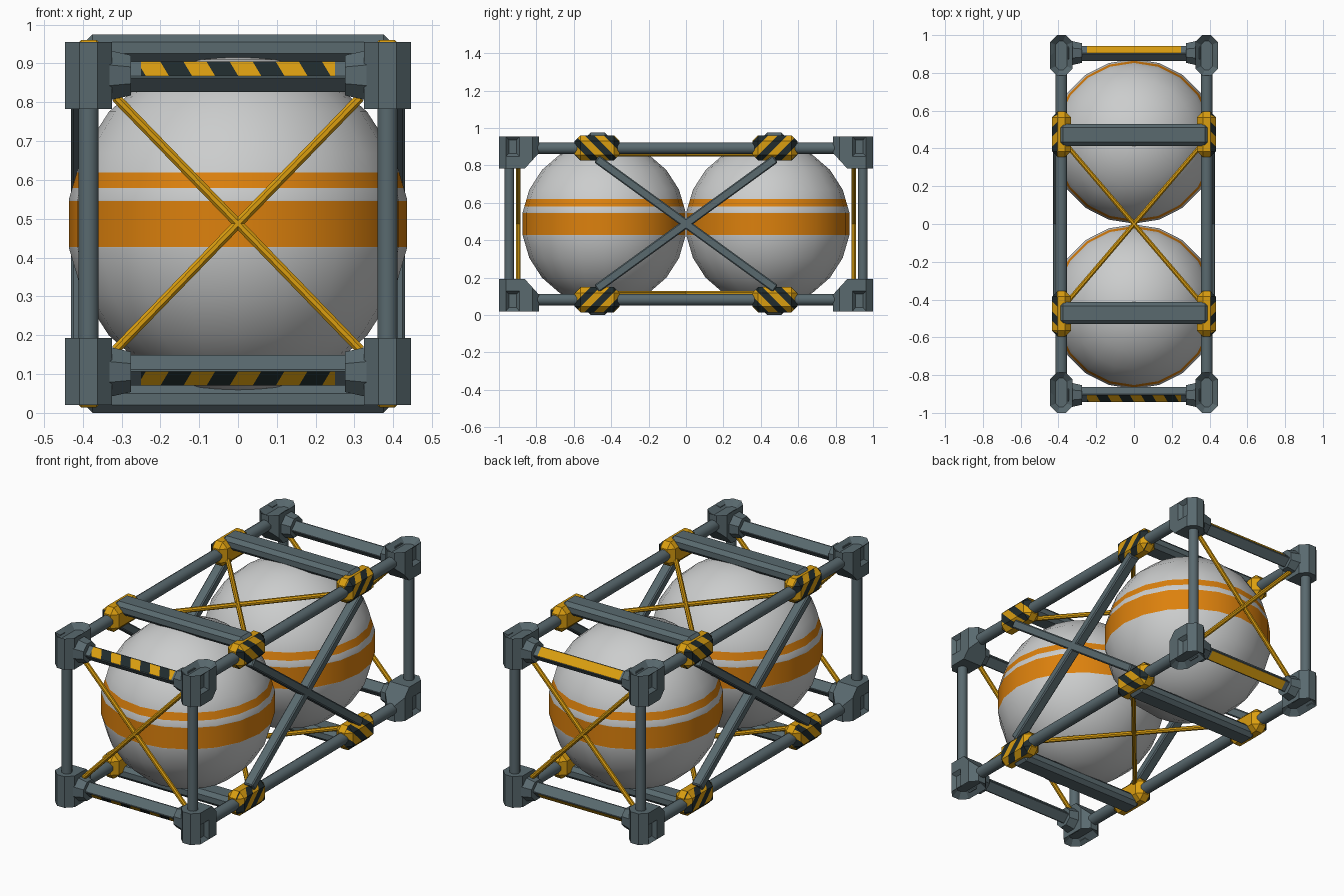
import bpy, bmesh, math
from mathutils import Vector, Matrix

if "Cube" in bpy.data.objects:
    bpy.data.objects.remove(bpy.data.objects["Cube"])

MID = 0.4875  # mid height; all parts are modelled around it and mirrored


def material(name, rgb):
    m = bpy.data.materials.new(name)
    m.diffuse_color = (*rgb, 1)
    m.use_nodes = True
    m.node_tree.nodes["Principled BSDF"].inputs["Base Color"].default_value = m.diffuse_color
    return m


STEEL = material("slate_grey", (0.10, 0.142, 0.158))
YELLOW = material("safety_yellow", (0.70, 0.34, 0.005))
DARK = material("stripe_dark", (0.014, 0.024, 0.026))
WHITE = material("tank_white", (0.60, 0.61, 0.61))
ORANGE = material("tank_orange", (0.72, 0.22, 0.004))


def finish(name, bm, mats, mirror="", smooth=False):
    """Mirror the mesh over the given axes and turn it into an object."""
    for ax in mirror:
        geo = bm.verts[:] + bm.edges[:] + bm.faces[:]
        new = bmesh.ops.duplicate(bm, geom=geo)["geom"]
        s = Vector([-1 if a == ax else 1 for a in "XYZ"])
        bmesh.ops.scale(bm, vec=s, verts=[g for g in new if isinstance(g, bmesh.types.BMVert)])
        bmesh.ops.reverse_faces(bm, faces=[g for g in new if isinstance(g, bmesh.types.BMFace)])
    me = bpy.data.meshes.new(name)
    bm.to_mesh(me)
    bm.free()
    for m in mats:
        me.materials.append(m)
    ob = bpy.data.objects.new(name, me)
    ob.location.z = MID
    bpy.context.collection.objects.link(ob)
    if smooth:
        bpy.ops.object.select_all(action='DESELECT')
        ob.select_set(True)
        bpy.context.view_layer.objects.active = ob
        bpy.ops.object.shade_smooth_by_angle(angle=math.radians(40))
    return ob


def box(center, size, bevel=0.0, rot=None):
    bm = bmesh.new()
    bmesh.ops.create_cube(bm, size=1)
    bmesh.ops.scale(bm, vec=size, verts=bm.verts)
    if bevel:
        bmesh.ops.bevel(bm, geom=bm.edges[:], offset=bevel, segments=1, affect='EDGES')
    if rot:
        bmesh.ops.transform(bm, matrix=rot, verts=bm.verts)
    bmesh.ops.translate(bm, vec=center, verts=bm.verts)
    bm.normal_update()
    return bm


def tube(a, b, r, sides=12, r2=None):
    a, b = Vector(a), Vector(b)
    d = b - a
    m = Matrix.Translation((a + b) / 2) @ d.to_track_quat('Z', 'Y').to_matrix().to_4x4() \
        @ Matrix.Rotation(math.pi / sides, 4, 'Z')
    bm = bmesh.new()
    bmesh.ops.create_cone(bm, cap_ends=True, segments=sides, radius1=r,
                          radius2=r if r2 is None else r2, depth=d.length, matrix=m)
    return bm


def cut(bm, co, no, **kw):
    return bmesh.ops.bisect_plane(bm, geom=bm.verts[:] + bm.edges[:] + bm.faces[:],
                                  plane_co=co, plane_no=no, **kw)


def stripes(bm, origin, d, half, test, on, off):
    """Cut diagonal stripes and colour the faces that pass the test."""
    origin, d = Vector(origin), Vector(d).normalized()
    for k in range(-14, 15):
        cut(bm, origin + d * half * k, d)
    bm.normal_update()
    for f in bm.faces:
        if test(f):
            k = math.floor((f.calc_center_median() - origin).dot(d) / half)
            f.material_index = on if k % 2 else off


# two spherical tanks with painted bands
bm = bmesh.new()
bmesh.ops.create_uvsphere(bm, u_segments=20, v_segments=11, radius=0.44)
bands = [(-0.06, 0.058), (0.092, 0.132)]
for lo, hi in bands:
    for z in (lo, hi):
        cut(bm, (0, 0, z), (0, 0, 1))
for f in bm.faces:
    z = f.calc_center_median().z
    f.material_index = int(any(lo < z < hi for lo, hi in bands))
bmesh.ops.translate(bm, vec=(0, 0.4375, 0), verts=bm.verts)
finish("tank", bm, [WHITE, ORANGE], "Y", True)

# corner castings: eight-sided block, sloped underside, pockets in top and side
x0, x1, y0, y1, c = 0.325, 0.445, 0.785, 1.0, 0.037
outline = [(x0 + c, y0), (x1 - c, y0), (x1, y0 + c), (x1, y1 - c),
           (x1 - c, y1), (x0 + c, y1), (x0, y1 - c), (x0, y0 + c)]
bm = bmesh.new()
base = bm.faces.new([bm.verts.new((x, y, 0.295)) for x, y in outline])
up = bmesh.ops.extrude_face_region(bm, geom=[base])["geom"]
bmesh.ops.translate(bm, vec=(0, 0, 0.1725), verts=[v for v in up if isinstance(v, bmesh.types.BMVert)])
bmesh.ops.recalc_face_normals(bm, faces=bm.faces)
edge = cut(bm, (0, 0.862, 0.295), (0, -0.085, -0.077), clear_outer=True)["geom_cut"]
bmesh.ops.holes_fill(bm, edges=[e for e in edge if isinstance(e, bmesh.types.BMEdge)])
bmesh.ops.recalc_face_normals(bm, faces=bm.faces)
cut(bm, (0, 0.89, 0), (0, 1, 0))
bm.normal_update()
top = [f for f in bm.faces if f.normal.z > 0.9]
bmesh.ops.inset_region(bm, faces=top, thickness=0.03, use_even_offset=True)
bmesh.ops.translate(bm, vec=(0, 0, -0.03), verts=list({v for f in top for v in f.verts}))
bm.normal_update()
side = [f for f in bm.faces if f.normal.x > 0.9 and f.calc_center_median().y > 0.89
        and f.calc_center_median().x > 0.44]
if side:
    # narrow the pocket to the upper part of the side face
    cut(bm, (0, 0, 0.36), (0, 0, 1))
    bm.normal_update()
    side = [f for f in bm.faces if f.normal.x > 0.9 and f.calc_center_median().y > 0.89
            and f.calc_center_median().x > 0.44 and f.calc_center_median().z > 0.36]
    bmesh.ops.inset_region(bm, faces=side, thickness=0.016, use_even_offset=True)
    bmesh.ops.translate(bm, vec=(-0.02, 0, 0), verts=list({v for f in side for v in f.verts}))
finish("corner_casting", bm, [STEEL], "XYZ")

# eight-sided sockets that hold the end bars
finish("bar_socket", tube((0.35, 0.905, 0.382), (0.275, 0.905, 0.382), 0.074, 8, 0.056), [STEEL], "XYZ")

# upright posts and long rails
finish("corner_post", tube((0.385, 0.945, -0.32), (0.385, 0.945, 0.32), 0.027), [STEEL], "XY", True)
finish("long_rail", tube((0.385, -0.82, 0.405), (0.385, 0.82, 0.405), 0.032), [STEEL], "XZ", True)

# end bars: square tubes on edge, painted on the outer upward face
for name, sy in (("front_end_bar", -1), ("back_end_bar", 1)):
    bm = box((0, sy * 0.903, 0.378), (0.58, 0.06, 0.06), 0.004, Matrix.Rotation(math.pi / 4, 4, 'X'))
    for x in (-0.25, 0.25):
        cut(bm, (x, 0, 0), (1, 0, 0))
    out = Vector((0, sy, 1)).normalized()

    def painted(f):
        return f.normal.dot(out) > 0.95 and abs(f.calc_center_median().x) < 0.25
    if sy < 0:
        stripes(bm, (-0.01, 0, 0.398), (1, 0, 0.6), 0.051, painted, 2, 1)
    else:
        for f in bm.faces:
            f.material_index = int(painted(f))
    finish(name, bm, [STEEL, YELLOW, DARK], "Z")

# rail clamps with hazard stripes on the outside
bm = box((0.384, 0.475, 0.406), (0.1, 0.24, 0.134), 0.03)
stripes(bm, (0.384, 0.475, 0.406), (0, 1, -1), 0.036, lambda f: f.normal.x > 0.3, 1, 0)
finish("rail_clamp", bm, [YELLOW, DARK], "XYZ")

# cross beams over the top and under the bottom
bm = box((0, 0.472, 0.4525), (0.79, 0.116, 0.07), 0.02)
finish("cross_beam", bm, [STEEL], "YZ")

# heavy diagonal braces on both sides
ang = math.atan2(0.345, 0.475)
for name, s in (("side_brace_rising", 1), ("side_brace_falling", -1)):
    bm = box((0.402, 0, 0), (0.055, 1.18, 0.046), 0.006, Matrix.Rotation(s * ang, 4, 'X'))
    finish(name, bm, [STEEL], "X")

# thin yellow tie rods crossing the ends, top and bottom
for s in (1, -1):
    finish("end_tie_rod", tube((-0.315, 0.897, -0.325 * s), (0.315, 0.897, 0.325 * s), 0.013, 8),
           [YELLOW], "Y", True)
    finish("deck_tie_rod", tube((-0.35, -0.41 * s, 0.372), (0.35, 0.41 * s, 0.372), 0.013, 8),
           [YELLOW], "Z", True)
